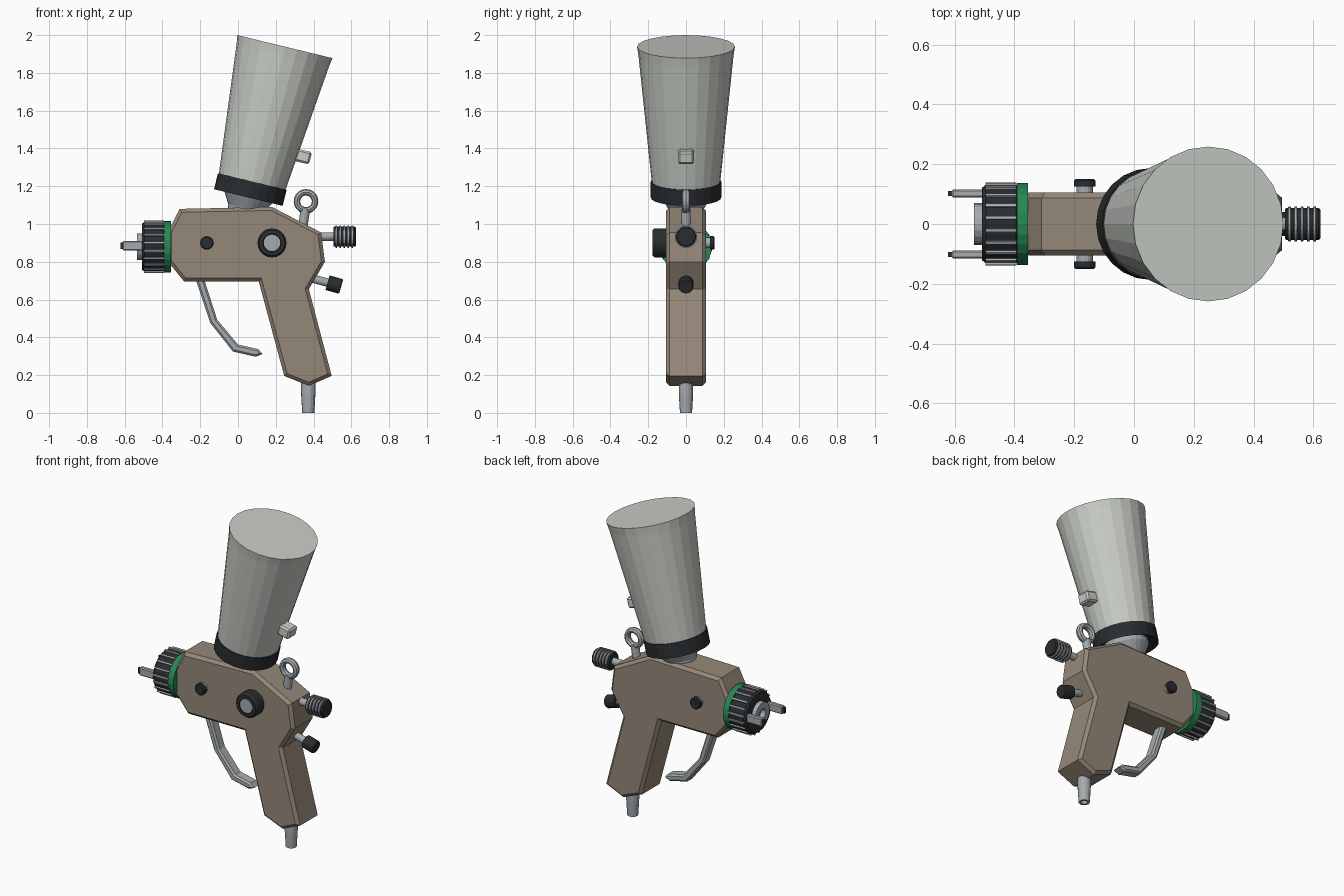
import bpy, bmesh
from math import sin, cos, pi, radians
from mathutils import Vector, Matrix

if "Cube" in bpy.data.objects:
    bpy.data.objects.remove(bpy.data.objects["Cube"])


def material(name, rgb):
    m = bpy.data.materials.new(name)
    m.diffuse_color = (*rgb, 1)
    m.use_nodes = True
    m.node_tree.nodes["Principled BSDF"].inputs["Base Color"].default_value = m.diffuse_color
    return m


TAN = material("tan", (0.30, 0.245, 0.19))
BLACK = material("black", (0.022, 0.026, 0.03))
SILVER = material("silver", (0.38, 0.41, 0.43))
GREEN = material("green", (0.02, 0.24, 0.09))
PALE = material("pale_cup", (0.58, 0.61, 0.56))


def finish(name, bm, mat):
    bmesh.ops.remove_doubles(bm, verts=bm.verts, dist=1e-5)
    bmesh.ops.recalc_face_normals(bm, faces=bm.faces)
    me = bpy.data.meshes.new(name)
    bm.to_mesh(me)
    bm.free()
    me.materials.append(mat)
    ob = bpy.data.objects.new(name, me)
    bpy.context.collection.objects.link(ob)
    return ob


def lathe(name, profile, origin, axis, mat, segs=20):
    """Revolve (radius, distance along axis) points; open ends are capped."""
    bm = bmesh.new()
    rot = Vector((0, 0, 1)).rotation_difference(Vector(axis).normalized()).to_matrix()
    rings = []
    for r, t in profile:
        rings.append([bm.verts.new(rot @ Vector((r * cos(2 * pi * i / segs), r * sin(2 * pi * i / segs), t))
                                   + Vector(origin)) for i in range(segs)])
    for a, b in zip(rings, rings[1:]):
        for i in range(segs):
            j = (i + 1) % segs
            bm.faces.new((a[i], a[j], b[j], b[i]))
    for ring, (r, t) in ((rings[0], profile[0]), (rings[-1], profile[-1])):
        if r > 0:
            bm.faces.new(ring)
    return finish(name, bm, mat)


def plate(name, outline, half, bevel, mat):
    """Extrude an x-z outline across y and chamfer the two side faces."""
    bm = bmesh.new()
    near, far = [[bm.verts.new((x, y, z)) for x, z in outline] for y in (-half, half)]
    caps = [bm.faces.new(near), bm.faces.new(far)]
    for i in range(len(outline)):
        j = (i + 1) % len(outline)
        bm.faces.new((near[i], near[j], far[j], far[i]))
    bmesh.ops.recalc_face_normals(bm, faces=bm.faces)
    rim = [e for f in caps for e in f.edges]
    bmesh.ops.bevel(bm, geom=rim, offset=bevel, segments=1, affect='EDGES')
    return finish(name, bm, mat)


def box(name, centre, size, mat, rot=Matrix(), bevel=0.0):
    bm = bmesh.new()
    bmesh.ops.create_cube(bm, size=1, matrix=Matrix.Translation(centre) @ rot @ Matrix.Diagonal((*size, 1)))
    if bevel:
        bmesh.ops.bevel(bm, geom=bm.edges[:], offset=bevel, segments=1, affect='EDGES')
    return finish(name, bm, mat)


# Pistol body with grip
plate("body", [(-0.31, 1.08), (-0.37, 0.96), (-0.37, 0.80), (-0.285, 0.695), (0.11, 0.695),
               (0.245, 0.195), (0.375, 0.143), (0.496, 0.196), (0.375, 0.655), (0.46, 0.80),
               (0.44, 0.955), (0.18, 1.09)], 0.105, 0.018, TAN)

# Trigger
plate("trigger", [(-0.225, 0.71), (-0.148, 0.478), (-0.027, 0.325), (0.095, 0.297), (0.13, 0.312),
                  (0.107, 0.338), (0.0, 0.362), (-0.11, 0.493), (-0.18, 0.71)], 0.035, 0.01, SILVER)

# Tilted paint cup, collar and neck
up = (sin(radians(13.6)), 0, cos(radians(13.6)))
base = (0.055, 0, 1.14)
lathe("cup", [(0.18, 0.07), (0.252, 0.775), (0.259, 0.822)], base, up, PALE, 24)
lathe("cup_collar", [(0.125, 0.03), (0.187, 0), (0.187, 0.087), (0.16, 0.088)], base, up, BLACK, 24)
lathe("cup_neck", [(0.085, -0.12), (0.095, -0.06), (0.13, 0.0), (0.13, 0.04)], base, up, SILVER, 24)
box("cup_tab", (0.345, 0, 1.357), (0.08, 0.085, 0.066), PALE, Matrix.Rotation(radians(13.6), 4, 'Y'), 0.01)

# Nozzle assembly
nz, fwd = 0.88, (-1, 0, 0)
lathe("nozzle_green_ring", [(0.137, 0.355), (0.137, 0.392)], (0, 0, nz), fwd, GREEN, 24)
lathe("nozzle_cap", [(0.128, 0.39), (0.132, 0.395), (0.132, 0.495), (0.122, 0.508)], (0, 0, nz), fwd, BLACK, 24)
for i in range(20):
    a = 2 * pi * (i + 0.5) / 20
    box(f"cap_rib_{i}", (-0.445, 0.133 * sin(a), nz + 0.133 * cos(a)), (0.104, 0.011, 0.013), SILVER,
        Matrix.Rotation(-a, 4, 'X'))
lathe("nozzle_tip", [(0.07, 0.50), (0.07, 0.535), (0.03, 0.535), (0.022, 0.51), (0, 0.51)],
      (0, 0, nz), fwd, SILVER)
for s, side in ((-1, "front"), (1, "rear")):
    box(f"air_horn_{side}", (-0.555, s * 0.102, 0.885), (0.112, 0.028, 0.052), SILVER, bevel=0.006)
    box(f"air_horn_tip_{side}", (-0.613, s * 0.102, 0.885), (0.018, 0.018, 0.036), BLACK)
    # Trigger pivot pin and head
    lathe(f"pivot_stem_{side}", [(0.028, 0.09), (0.028, 0.13)], (-0.165, 0, 0.90), (0, s, 0), SILVER, 16)
    lathe(f"pivot_head_{side}", [(0.036, 0.126), (0.036, 0.145), (0.03, 0.151)],
          (-0.165, 0, 0.90), (0, s, 0), BLACK, 16)

# Side dial
lathe("side_dial", [(0.077, 0.09), (0.077, 0.165), (0.068, 0.178), (0.048, 0.178), (0.046, 0.17), (0, 0.17)],
      (0.18, 0, 0.90), (0, -1, 0), BLACK)
lathe("side_dial_face", [(0.044, 0.16), (0.044, 0.176)], (0.18, 0, 0.90), (0, -1, 0), SILVER)

# Hanging eye
bm = bmesh.new()
n, m = 20, 8
grid = [[bm.verts.new((0.36 + (0.048 + 0.017 * cos(2 * pi * j / m)) * cos(2 * pi * i / n),
                       0.022 * sin(2 * pi * j / m),
                       1.12 + (0.048 + 0.017 * cos(2 * pi * j / m)) * sin(2 * pi * i / n)))
         for j in range(m)] for i in range(n)]
for i in range(n):
    for j in range(m):
        k, l = (i + 1) % n, (j + 1) % m
        bm.faces.new((grid[i][j], grid[k][j], grid[k][l], grid[i][l]))
finish("hanging_eye", bm, SILVER)
lathe("eye_stem", [(0.025, 0), (0.025, 0.10)], (0.342, 0, 0.98), (0.15, 0, 1), SILVER, 12)

# Rear ridged adjuster
back = (1, 0, 0)
lathe("adjuster_stem", [(0.022, 0.42), (0.022, 0.52)], (0, 0, 0.933), back, SILVER, 12)
lathe("adjuster_knob", [(0.05, 0.505), (0.053, 0.51), (0.053, 0.618), (0.048, 0.625)],
      (0, 0, 0.933), back, BLACK)
for i in range(5):
    t = 0.515 + i * 0.021
    lathe(f"adjuster_ridge_{i}", [(0.052, t), (0.059, t + 0.002), (0.059, t + 0.009), (0.052, t + 0.011)],
          (0, 0, 0.933), back, SILVER)

# Lower rear knob
low = (0.96, 0, -0.27)
lathe("lower_knob_stem", [(0.022, -0.02), (0.022, 0.09)], (0.40, 0, 0.71), low, SILVER, 12)
lathe("lower_knob", [(0.04, 0.077), (0.04, 0.145), (0.036, 0.152)], (0.40, 0, 0.71), low, BLACK, 16)

# Hose inlet
lathe("hose_inlet", [(0.038, 0.18), (0.038, 0.10), (0.032, 0), (0.018, 0), (0.018, 0.04), (0, 0.04)],
      (0.372, 0, 0), (0, 0, 1), SILVER, 16)
